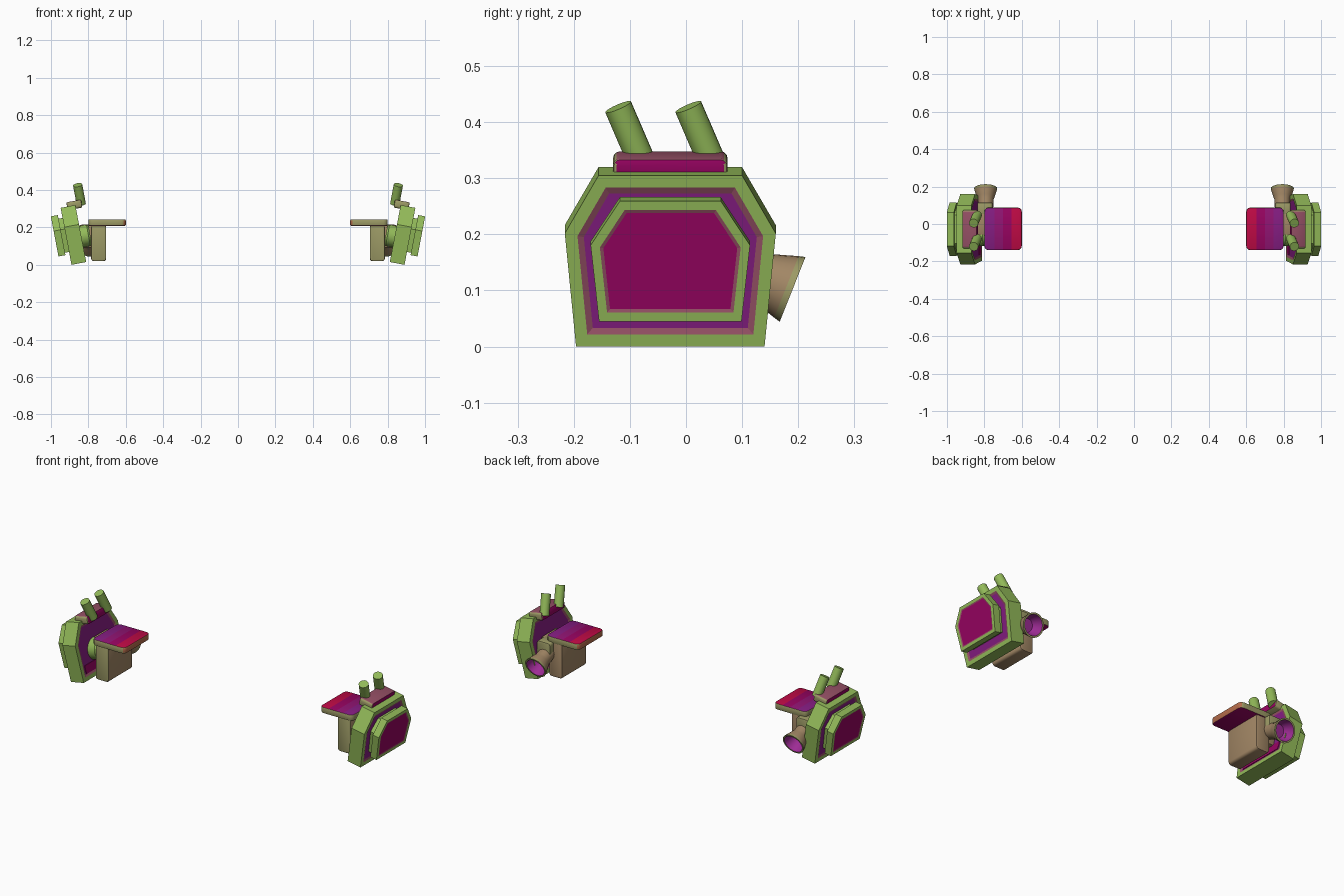
import bpy, bmesh, math
from mathutils import Matrix, Vector

if "Cube" in bpy.data.objects:
    bpy.data.objects.remove(bpy.data.objects["Cube"])


def material(name, rgb):
    m = bpy.data.materials.new(name)
    m.use_nodes = True
    m.diffuse_color = (*rgb, 1)
    m.node_tree.nodes["Principled BSDF"].inputs["Base Color"].default_value = (*rgb, 1)
    return m


GREEN = material("leaf green", (.29, .49, .10))
MAUVE = material("dusty mauve", (.30, .08, .13))
PURPLE = material("purple", (.23, .012, .22))
MAGENTA = material("magenta", (.28, .007, .17))
PINK = material("deep pink", (.31, .001, .12))
RED = material("crimson", (.52, .003, .06))
TAN = material("tan", (.36, .24, .13))
OLIVE = material("olive", (.33, .32, .13))
VIOLET = material("bright violet", (.34, .025, .30))
ORANGE = material("burnt orange", (.46, .15, .07))

# Frame of the tilted plates: local z leans outward
TILT = Matrix.Translation((.88, -.028, .16)) @ Matrix.Rotation(math.radians(10.8), 4, 'Y')


def finish(name, bm, mats, matrix=Matrix(), smooth=False):
    """Turn a bmesh into an object that is mirrored to the other side."""
    bmesh.ops.recalc_face_normals(bm, faces=bm.faces[:])
    bm.transform(matrix)
    me = bpy.data.meshes.new(name)
    bm.to_mesh(me)
    bm.free()
    for m in mats:
        me.materials.append(m)
    ob = bpy.data.objects.new(name, me)
    bpy.context.collection.objects.link(ob)
    ob.modifiers.new("other_side", 'MIRROR').use_mirror_merge = False
    if smooth:
        bpy.ops.object.select_all(action='DESELECT')
        ob.select_set(True)
        bpy.context.view_layer.objects.active = ob
        bpy.ops.object.shade_smooth_by_angle(angle=math.radians(35))


def outline(bottom, widest, top, low, mid, high):
    """Six-sided plate outline from half widths and heights."""
    half = [(bottom, low), (widest, mid), (top, high)]
    return half + [(-y, z) for y, z in reversed(half)]


def plate(name, points, x0, x1, mats, rings):
    """Extruded outline; every ring insets both big faces with the next colour."""
    bm = bmesh.new()
    face = bm.faces.new([bm.verts.new((x0, y, z)) for y, z in points])
    ext = bmesh.ops.extrude_face_region(bm, geom=[face])
    moved = [v for v in ext["geom"] if isinstance(v, bmesh.types.BMVert)]
    bmesh.ops.translate(bm, verts=moved, vec=(x1 - x0, 0, 0))
    bmesh.ops.recalc_face_normals(bm, faces=bm.faces[:])
    caps = [f for f in bm.faces if abs(f.normal.x) > .9]
    # The new ring faces keep the colour their cap had before the inset
    for i, (width, depth) in enumerate(rings):
        for f in caps:
            bmesh.ops.inset_region(bm, faces=[f], thickness=width, depth=depth,
                                   use_even_offset=True)
            f.material_index = i + 1
    finish(name, bm, mats, TILT)


def rounded_box(lo, hi, axis, corner, edge):
    """Box with corners rounded along one axis and softened rims."""
    bm = bmesh.new()
    lo, hi = Vector(lo), Vector(hi)
    bmesh.ops.create_cube(bm, size=1, matrix=Matrix.Translation((lo + hi) / 2)
                          @ Matrix.Diagonal((*(hi - lo), 1)))
    along = [e for e in bm.edges
             if abs((e.verts[0].co - e.verts[1].co).normalized()[axis]) > .9]
    bmesh.ops.bevel(bm, geom=along, offset=corner, segments=3, profile=.5, affect='EDGES')
    rims = [e for e in bm.edges if e.calc_face_angle(0) > 1.2]
    bmesh.ops.bevel(bm, geom=rims, offset=edge, segments=2, profile=.5, affect='EDGES')
    bmesh.ops.recalc_face_normals(bm, faces=bm.faces[:])
    return bm


def lathe(name, profile, start, direction, mats, colours=None, sides=24):
    """Revolve (radius, distance) pairs about an axis, one colour per segment."""
    bm = bmesh.new()
    colours = colours or [0] * (len(profile) - 1)
    rings = [[bm.verts.new((r * math.cos(a), r * math.sin(a), t))
              for a in (2 * math.pi * k / sides for k in range(sides))]
             for r, t in profile]
    for a, b, colour in zip(rings, rings[1:], colours):
        for k in range(sides):
            n = (k + 1) % sides
            bm.faces.new((a[k], a[n], b[n], b[k])).material_index = colour
    bm.faces.new(rings[0])
    bm.faces.new(rings[-1]).material_index = colours[-1]
    turn = Vector(direction).to_track_quat('Z', 'Y').to_matrix().to_4x4()
    finish(name, bm, mats, Matrix.Translation(start) @ turn, True)


# Large tilted plate, raised core and outer plate
plate("main_plate", outline(.168, .188, .128, -.155, .05, .155), -.04, .04,
      [GREEN, MAUVE, PURPLE], [(.022, 0), (.011, -.004)])
plate("core", outline(.11, .125, .075, -.085, .04, .10), .03, .07, [GREEN], [])
plate("outer_plate", outline(.127, .142, .09, -.098, .04, .12), .062, .10,
      [GREEN, MAUVE, PINK], [(.016, 0), (.006, -.002)])

# Pink strip low on the inner face
plate("inner_strip", outline(.13, .135, .135, -.12, -.10, -.075), -.039, -.032, [PINK], [])

# Pad on the top inner edge of the plate: pink sides, olive ends
pad = rounded_box((-.075, -.102, .135), (.005, .102, .178), 0, .012, .006)
for f in pad.faces:
    if abs(f.normal.y) > .3 or f.normal.z < -.5:
        f.material_index = 2
    elif abs(f.normal.x) > .9:
        f.material_index = 1
finish("top_pad", pad, [MAUVE, PINK, OLIVE], TILT, True)

# Two leaning pipes on the pad
for label, y in (("front", -.077), ("rear", .048)):
    lathe(label + "_pipe", [(.025, 0), (.025, .113)], (.838, y, .325),
          (.19, -.43, 1), [GREEN], sides=20)

# Horizontal shelf with colour bands on its upper side
BANDS = (.655, .70, .745)
shelf = rounded_box((.60, -.14, .208), (.80, .088, .243), 2, .022, .006)
for x in BANDS:
    bmesh.ops.bisect_plane(shelf, geom=shelf.verts[:] + shelf.edges[:] + shelf.faces[:],
                           plane_co=(x, 0, 0), plane_no=(1, 0, 0))
for f in shelf.faces:
    x = f.calc_center_median().x
    if f.normal.z > .9:
        f.material_index = 1 + sum(x > band for band in BANDS)
    elif f.normal.z < -.9:
        f.material_index = 2
    elif f.normal.x < -.7:
        f.material_index = 5
finish("shelf", shelf, [OLIVE, RED, PINK, MAGENTA, PURPLE, ORANGE], smooth=True)

# Upright block under the shelf, olive towards the front
block = rounded_box((.705, -.132, .02), (.785, .082, .215), 1, .014, .006)
for f in block.faces:
    f.material_index = int(f.normal.y < -.5)
finish("block", block, [TAN, OLIVE], smooth=True)

# Joint between block and plate, and the collar that carries the horn
finish("joint_box", rounded_box((.775, -.06, .09), (.85, .06, .215), 1, .015, .006),
       [TAN], smooth=True)
finish("horn_collar", rounded_box((.757, .045, .125), (.838, .115, .215), 1, .012, .006),
       [OLIVE], smooth=True)
lathe("joint_disc", [(.05, 0), (.058, .01), (.058, .06)], (.79, -.06, .16),
      (1, 0, -.19), [GREEN])

# Flared horn at the back with a coloured bowl
lathe("horn", [(.04, -.12), (.042, -.065), (.047, -.05), (.059, -.012), (.062, 0),
               (.053, 0), (.046, -.03), (.034, -.055)],
      (.793, .19, .102), (0, .93, -.37), [TAN, OLIVE, VIOLET], [0, 0, 0, 1, 1, 2, 2])
